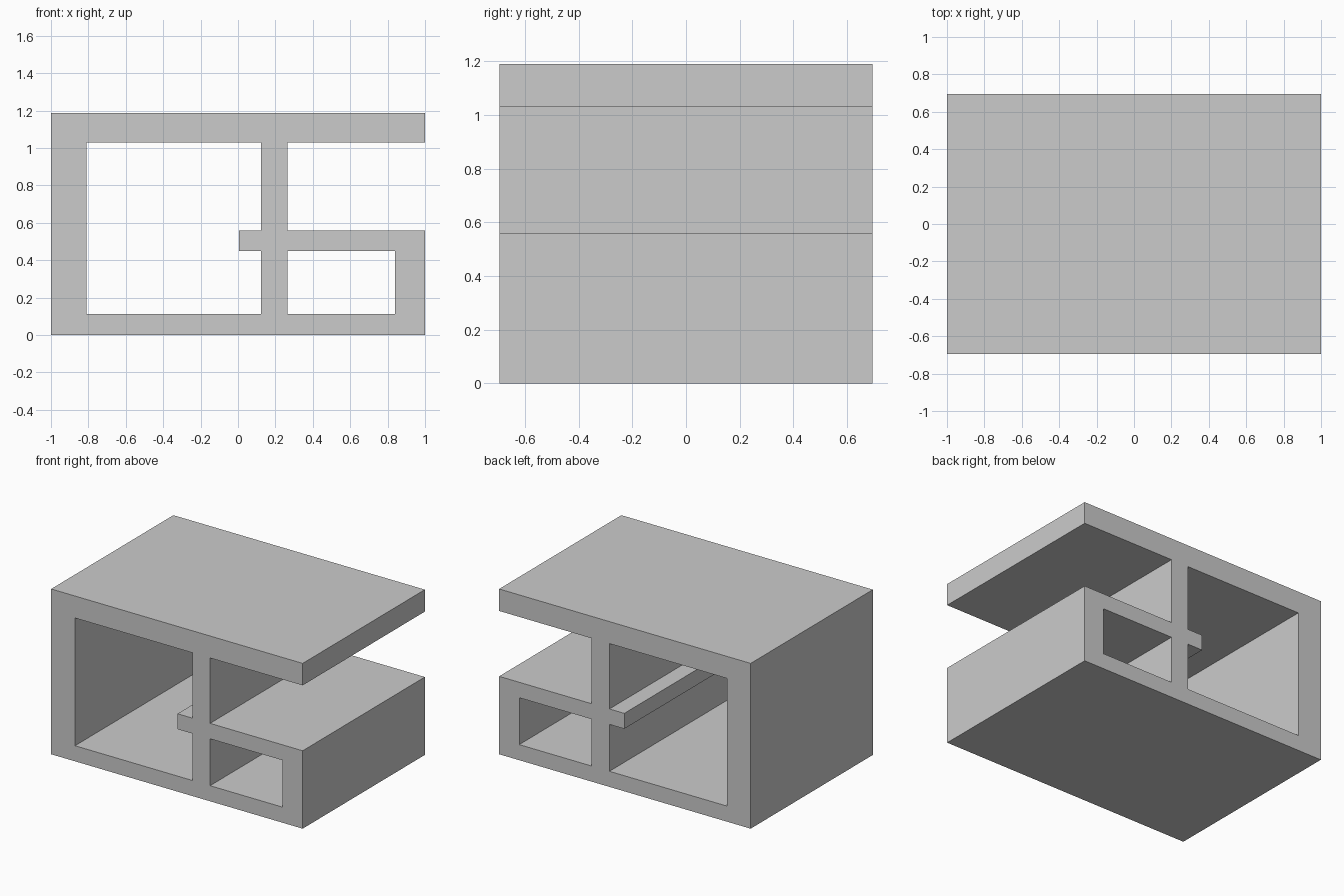
import bpy, bmesh

if "Cube" in bpy.data.objects:
    bpy.data.objects.remove(bpy.data.objects["Cube"])

HALF_DEPTH = 0.694


def extrude_profile(name, points):
    """Extrude a closed x-z profile through the full depth."""
    mesh = bpy.data.meshes.new(name)
    bm = bmesh.new()
    face = bm.faces.new([bm.verts.new((x, -HALF_DEPTH, z)) for x, z in points])
    ext = bmesh.ops.extrude_face_region(bm, geom=[face], use_keep_orig=True)
    verts = [g for g in ext["geom"] if isinstance(g, bmesh.types.BMVert)]
    bmesh.ops.translate(bm, verts=verts, vec=(0, 2 * HALF_DEPTH, 0))
    bmesh.ops.recalc_face_normals(bm, faces=bm.faces)
    bm.to_mesh(mesh)
    bm.free()
    obj = bpy.data.objects.new(name, mesh)
    bpy.context.collection.objects.link(obj)
    return obj


def post(name, z0, z1):
    x0, x1 = 0.123, 0.264
    return extrude_profile(name, [(x0, z0), (x1, z0), (x1, z1), (x0, z1)])


# Continuous wrapped frame: top, left wall, floor, right wall, inner shelf
extrude_profile("wrapped_frame", [
    (1, 1.03), (1, 1.188), (-1, 1.188), (-1, 0),
    (1, 0), (1, 0.56), (0.005, 0.56), (0.005, 0.449),
    (0.84, 0.449), (0.84, 0.112), (-0.81, 0.112), (-0.81, 1.03),
])

# Upright divider, below and above the shelf
post("lower_divider", 0.112, 0.449)
post("upper_divider", 0.56, 1.03)
